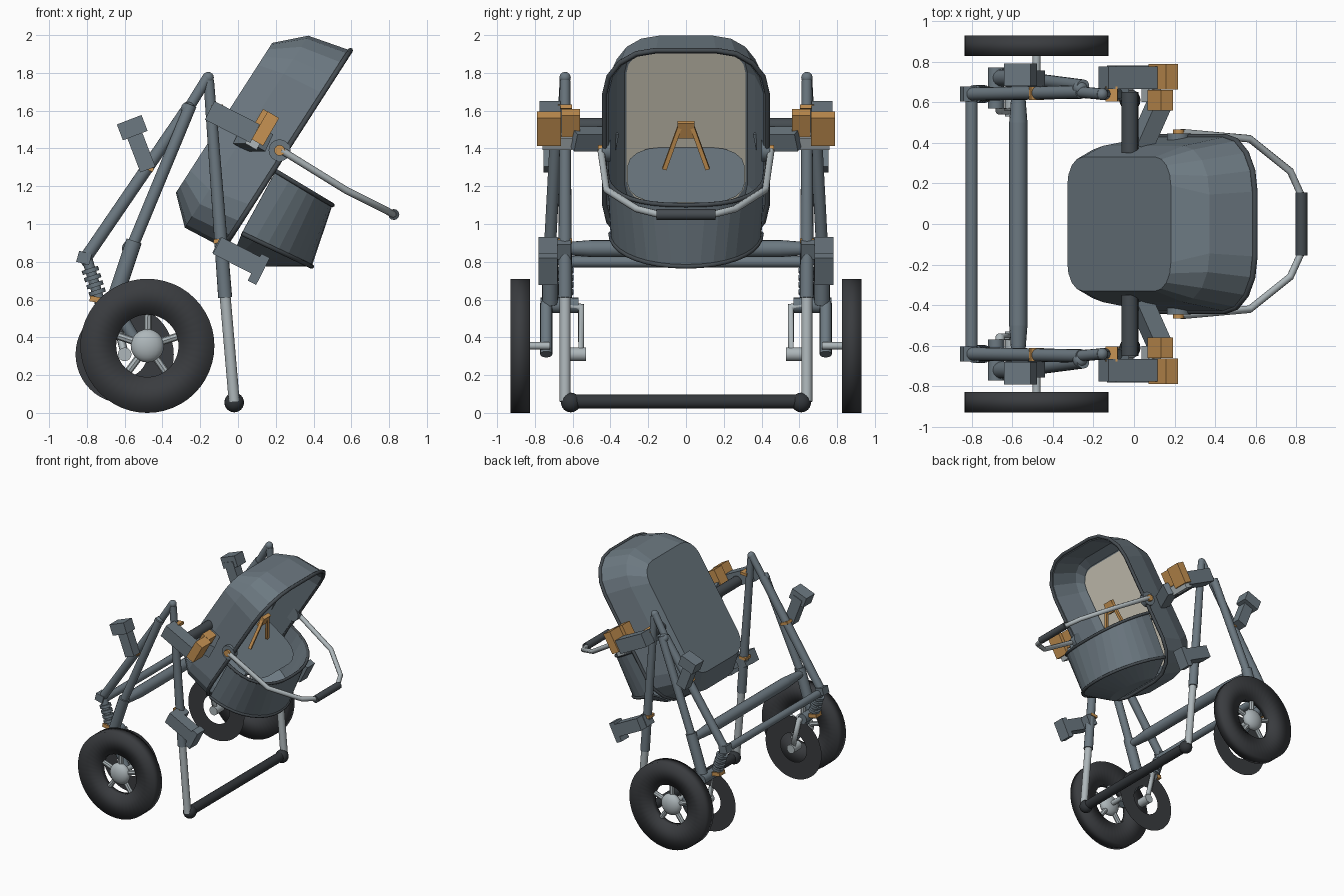
import bpy, bmesh, math
from mathutils import Vector, Matrix

if "Cube" in bpy.data.objects:
    bpy.data.objects.remove(bpy.data.objects["Cube"])


def material(name, rgb):
    m = bpy.data.materials.new(name)
    m.use_nodes = True
    m.diffuse_color = (*rgb, 1)
    m.node_tree.nodes["Principled BSDF"].inputs["Base Color"].default_value = (*rgb, 1)
    return m


SLATE = material("slate grey", (0.15, 0.19, 0.22))
DARK = material("dark slate", (0.06, 0.072, 0.082))
BLACK = material("near black", (0.032, 0.037, 0.042))
TYRE = material("tyre black", (0.042, 0.045, 0.05))
LIGHT = material("light metal", (0.42, 0.47, 0.49))
ORANGE = material("amber", (0.57, 0.29, 0.085))
BEIGE = material("beige lining", (0.72, 0.68, 0.57))
SIDES = (("front", -1), ("back", 1))


def finish(name, bm, mat, angle=0):
    bmesh.ops.recalc_face_normals(bm, faces=bm.faces)
    me = bpy.data.meshes.new(name)
    bm.to_mesh(me)
    bm.free()
    ob = bpy.data.objects.new(name, me)
    bpy.context.collection.objects.link(ob)
    me.materials.append(mat)
    if angle:
        bpy.ops.object.select_all(action="DESELECT")
        ob.select_set(True)
        bpy.context.view_layer.objects.active = ob
        bpy.ops.object.shade_smooth_by_angle(angle=math.radians(angle))
    return ob


def tube(name, a, b, r, mat, r2=None, n=16):
    a, b = Vector(a), Vector(b)
    bm = bmesh.new()
    turn = (b - a).to_track_quat("Z", "Y").to_matrix().to_4x4()
    bmesh.ops.create_cone(bm, cap_ends=True, segments=n, radius1=r, radius2=r2 or r,
                          depth=(b - a).length, matrix=Matrix.Translation((a + b) / 2) @ turn)
    return finish(name, bm, mat, 40)


def ball(name, c, r, mat, flat=1.0):
    bm = bmesh.new()
    bmesh.ops.create_uvsphere(bm, u_segments=20, v_segments=12, radius=r,
                              matrix=Matrix.Translation(c) @ Matrix.Diagonal((1, flat, 1, 1)))
    return finish(name, bm, mat, 40)


def box(name, c, size, deg, mat, yaw=0):
    bm = bmesh.new()
    turn = Matrix.Rotation(math.radians(yaw), 4, "Z") @ Matrix.Rotation(math.radians(deg), 4, "Y")
    bmesh.ops.create_cube(bm, size=1, matrix=Matrix.Translation(c) @ turn @ Matrix.Diagonal((*size, 1)))
    return finish(name, bm, mat)


def join(bm, loops, closed):
    n = len(loops[0])
    for p, q in zip(loops, loops[1:]):
        for i in range(n if closed else n - 1):
            j = (i + 1) % n
            bm.faces.new((p[i], p[j], q[j], q[i]))


def ring(name, x, z, profile, mat, n=48):
    # Profile of (radius, y) points turned about a y axis, softly shaded over the rim
    bm = bmesh.new()
    loops = [[bm.verts.new((x + r * math.cos(i * math.tau / n), y, z + r * math.sin(i * math.tau / n)))
              for i in range(n)] for r, y in profile]
    join(bm, loops, True)
    bmesh.ops.remove_doubles(bm, verts=bm.verts, dist=0.0001)
    return finish(name, bm, mat, 120)


def pipe(name, pts, r, mat, cyclic=False):
    cu = bpy.data.curves.new(name, "CURVE")
    cu.dimensions = "3D"
    cu.bevel_depth, cu.bevel_resolution, cu.use_fill_caps = r, 2, True
    sp = cu.splines.new("POLY")
    sp.points.add(len(pts) - 1)
    for p, co in zip(sp.points, pts):
        p.co = (*co, 1)
    sp.use_cyclic_u = cyclic
    ob = bpy.data.objects.new(name, cu)
    bpy.context.collection.objects.link(ob)
    cu.materials.append(mat)
    return ob


# Tilted frames: origin, length direction, direction towards the opening
SHELL = Vector((-0.075, 0, 1.56)), Vector((0.54, 0, 0.84)), Vector((0.84, 0, -0.54))
SEAT = Vector((0.17, 0, 1.26)), Vector((-0.82, 0, 0.58)), Vector((0.58, 0, 0.82))


def outline(frame, u0, u1, half, r, w, n=5):
    # Rounded rectangle lying in a frame
    origin, along, out = frame
    pts = []
    corners = (u1 - r, half - r), (u0 + r, half - r), (u0 + r, r - half), (u1 - r, r - half)
    for k, (u, y) in enumerate(corners):
        for i in range(n):
            a = math.pi / 2 * (k + i / (n - 1))
            pts.append(origin + along * (u + r * math.cos(a)) + out * w + Vector((0, y + r * math.sin(a), 0)))
    return pts


# Seat shell with inner wall
bm = bmesh.new()
shape = [(-0.47, 0.475, 0.33, 0.14, 0), (-0.6, 0.61, 0.385, 0.24, 0.14), (-0.58, 0.665, 0.43, 0.27, 0.37),
         (-0.56, 0.645, 0.41, 0.25, 0.37), (-0.57, 0.58, 0.365, 0.21, 0.16), (-0.5, 0.51, 0.325, 0.15, 0.11)]
loops = [[bm.verts.new(p) for p in outline(SHELL, *s)] for s in shape]
join(bm, loops, True)
bm.faces.new(loops[0])
bm.faces.new(loops[-1])
finish("seat_shell", bm, SLATE)
pipe("shell_piping", outline(SHELL, -0.58, 0.665, 0.43, 0.27, 0.37), 0.014, DARK, True)

# Back lining and sloping seat pad
for name, mat, args in (("back_lining", BEIGE, (SHELL, -0.46, 0.5, 0.315, 0.14, 0.116)),
                        ("seat_pad", SLATE, (SEAT, -0.25, 0.25, 0.31, 0.17, 0))):
    bm = bmesh.new()
    bm.faces.new([bm.verts.new(p) for p in outline(*args)])
    finish(name, bm, mat)

# Foot basket: curved wall with a bowed floor
N = 18


def arc(x, dx, half, z, dz, power):
    pts = []
    for i in range(N + 1):
        t = math.pi * i / N
        c, s = math.cos(t), math.sin(t) ** power
        pts.append(Vector((x + dx * s, half * math.copysign(abs(c) ** power, c), z - dz * s)))
    return pts


lines = [arc(0.2, 0.3, 0.42, 1.28, 0.18, 0.8), arc(0.02, 0.37, 0.4, 0.95, 0.175, 0.95),
         arc(-0.02, 0.17, 0.24, 0.85, 0.075, 1)]
bm = bmesh.new()
loops = [[bm.verts.new(p) for p in line] for line in lines]
join(bm, loops, False)
bm.faces.new(loops[-1])
basket = finish("foot_basket", bm, SLATE)
basket.modifiers.new("thickness", "SOLIDIFY").thickness = 0.012
pipe("basket_top_piping", lines[0], 0.012, DARK)
pipe("basket_bottom_piping", lines[1], 0.012, DARK)

# Harness
box("harness_buckle", (0.24, 0, 1.5), (0.03, 0.09, 0.09), 30, ORANGE)
for tag, s in SIDES:
    tube("harness_strap_" + tag, (0.25, s * 0.035, 1.51), (0.19, s * 0.115, 1.29), 0.016, ORANGE, n=4)

# Push handle
half = [(0.23, 0.45, 1.39), (0.57, 0.42, 1.18), (0.77, 0.26, 1.08), (0.825, 0.14, 1.05)]
pipe("handle", half + [(x, -y, z) for x, y, z in reversed(half)], 0.019, LIGHT)
tube("handle_grip", (0.825, -0.155, 1.05), (0.825, 0.155, 1.05), 0.029, DARK, n=12)

# Crossbars
tube("foot_crossbar", (-0.02, -0.61, 0.06), (-0.02, 0.61, 0.06), 0.038, BLACK)
tube("rear_crossbar", (-0.8, -0.63, 0.8), (-0.8, 0.63, 0.8), 0.03, SLATE)
tube("middle_crossbar", (-0.57, -0.5, 0.87), (-0.57, 0.5, 0.87), 0.045, SLATE)

for tag, s in SIDES:
    def P(x, y, z):
        return (x, s * y, z)

    def part(maker, name, *args, **kw):
        return maker(name + "_" + tag, *args, **kw)

    part(tube, "crossbar_end", P(-0.57, 0.5, 0.87), P(-0.57, 0.72, 0.87), 0.045, SLATE, r2=0.028)

    # Foot leg
    part(ball, "foot", P(-0.02, 0.61, 0.055), 0.052, BLACK)
    part(tube, "lower_leg", P(-0.02, 0.64, 0.06), P(-0.07, 0.64, 0.64), 0.029, LIGHT)
    part(tube, "upper_leg", P(-0.068, 0.64, 0.61), P(-0.155, 0.64, 1.76), 0.037, SLATE, r2=0.028)
    part(ball, "top_joint", P(-0.158, 0.64, 1.775), 0.03, SLATE)
    part(tube, "top_link", P(-0.158, 0.64, 1.78), P(-0.27, 0.65, 1.6), 0.028, SLATE)
    for label, x, z in (("lower", -0.1, 0.91), ("upper", -0.11, 1.62)):
        part(box, label + "_leg_band", P(x, 0.64, z), (0.06, 0.075, 0.022), -4, ORANGE)

    # Wheel struts
    part(tube, "main_strut", P(-0.25, 0.68, 1.63), P(-0.56, 0.72, 0.88), 0.032, SLATE)
    part(ball, "strut_collar", P(-0.265, 0.67, 1.61), 0.037, SLATE)
    part(tube, "strut_sleeve", P(-0.55, 0.72, 0.91), P(-0.66, 0.72, 0.58), 0.042, SLATE)
    part(tube, "rear_strut", P(-0.26, 0.65, 1.62), P(-0.8, 0.64, 0.83), 0.033, SLATE)
    part(box, "strut_clip", P(-0.48, 0.65, 1.3), (0.07, 0.08, 0.022), 25, ORANGE)
    part(box, "strut_end", P(-0.815, 0.64, 0.82), (0.07, 0.075, 0.06), 15, SLATE)

    # Suspension spring
    part(tube, "spring_core", P(-0.8, 0.64, 0.82), P(-0.73, 0.64, 0.58), 0.028, SLATE)
    for i in range(4):
        x, z = -0.785 + 0.012 * i, 0.765 - 0.038 * i
        part(tube, "spring_coil_%d" % i, P(x, 0.64, z), P(x + 0.007, 0.64, z - 0.022), 0.045, SLATE)
    part(box, "spring_clip", P(-0.75, 0.64, 0.6), (0.07, 0.075, 0.03), 10, ORANGE)
    part(tube, "fork_bridge", P(-0.68, 0.57, 0.57), P(-0.68, 0.77, 0.57), 0.04, SLATE)

    # Fork and axle
    part(pipe, "inner_fork", [P(-0.66, 0.64, 0.57), P(-0.66, 0.555, 0.56), P(-0.6, 0.555, 0.31),
                              P(-0.6, 0.63, 0.31)], 0.022, LIGHT)
    part(tube, "outer_fork", P(-0.66, 0.74, 0.58), P(-0.5, 0.74, 0.31), 0.032, SLATE)
    part(tube, "inner_hub", P(-0.6, 0.53, 0.31), P(-0.6, 0.63, 0.31), 0.036, LIGHT)
    part(tube, "axle", P(-0.48, 0.72, 0.355), P(-0.48, 0.88, 0.355), 0.02, LIGHT)

    # Wheel and inner disc
    part(ring, "wheel", -0.48, 0.355, [(0.165, s * 0.85), (0.355, s * 0.827), (0.355, s * 0.929),
                                       (0.165, s * 0.9), (0.165, s * 0.85)], TYRE)
    part(ring, "inner_disc", -0.6, 0.31, [(0.12, s * 0.57), (0.26, s * 0.57)], TYRE)
    part(ball, "wheel_hub", P(-0.48, 0.877, 0.355), 0.088, LIGHT, flat=0.58)
    for i in range(5):
        a = i * math.tau / 5 + 0.3
        part(tube, "spoke_%d" % i, P(-0.48, 0.87, 0.355),
             P(-0.48 + 0.17 * math.cos(a), 0.87, 0.355 + 0.17 * math.sin(a)), 0.02, LIGHT, n=8)

    # Clamp blocks
    part(box, "rear_clamp_cap", P(-0.56, 0.735, 1.51), (0.14, 0.11, 0.09), -21, SLATE)
    part(box, "rear_clamp", P(-0.52, 0.715, 1.4), (0.085, 0.08, 0.24), -21, SLATE)
    part(box, "upper_clamp", P(-0.03, 0.72, 1.54), (0.27, 0.11, 0.11), 27, SLATE)
    part(box, "upper_clamp_tip", P(0.085, 0.68, 1.44), (0.07, 0.16, 0.07), 30, LIGHT)
    part(box, "outer_latch", P(0.145, 0.725, 1.505), (0.07, 0.125, 0.17), 30, ORANGE)
    part(box, "inner_latch", P(0.13, 0.61, 1.535), (0.07, 0.1, 0.13), 30, ORANGE)
    part(box, "lower_clamp", P(0.01, 0.73, 0.825), (0.27, 0.1, 0.1), 27, SLATE)
    part(box, "lower_clamp_tip", P(0.11, 0.73, 0.76), (0.05, 0.1, 0.16), 27, SLATE)
    part(box, "lower_clamp_mount", P(-0.08, 0.66, 0.87), (0.08, 0.1, 0.09), 27, SLATE)

    # Seat mount and handle pivot
    part(box, "seat_arm", P(0.08, 0.49, 1.45), (0.09, 0.24, 0.1), 27, SLATE, yaw=-s * 24)
    part(tube, "seat_pin", P(-0.02, 0.35, 1.52), P(-0.02, 0.65, 1.52), 0.042, DARK)
    part(tube, "pivot", P(0.22, 0.4, 1.39), P(0.22, 0.445, 1.39), 0.058, SLATE)
    part(tube, "pivot_cap", P(0.22, 0.44, 1.39), P(0.22, 0.465, 1.39), 0.028, ORANGE)
